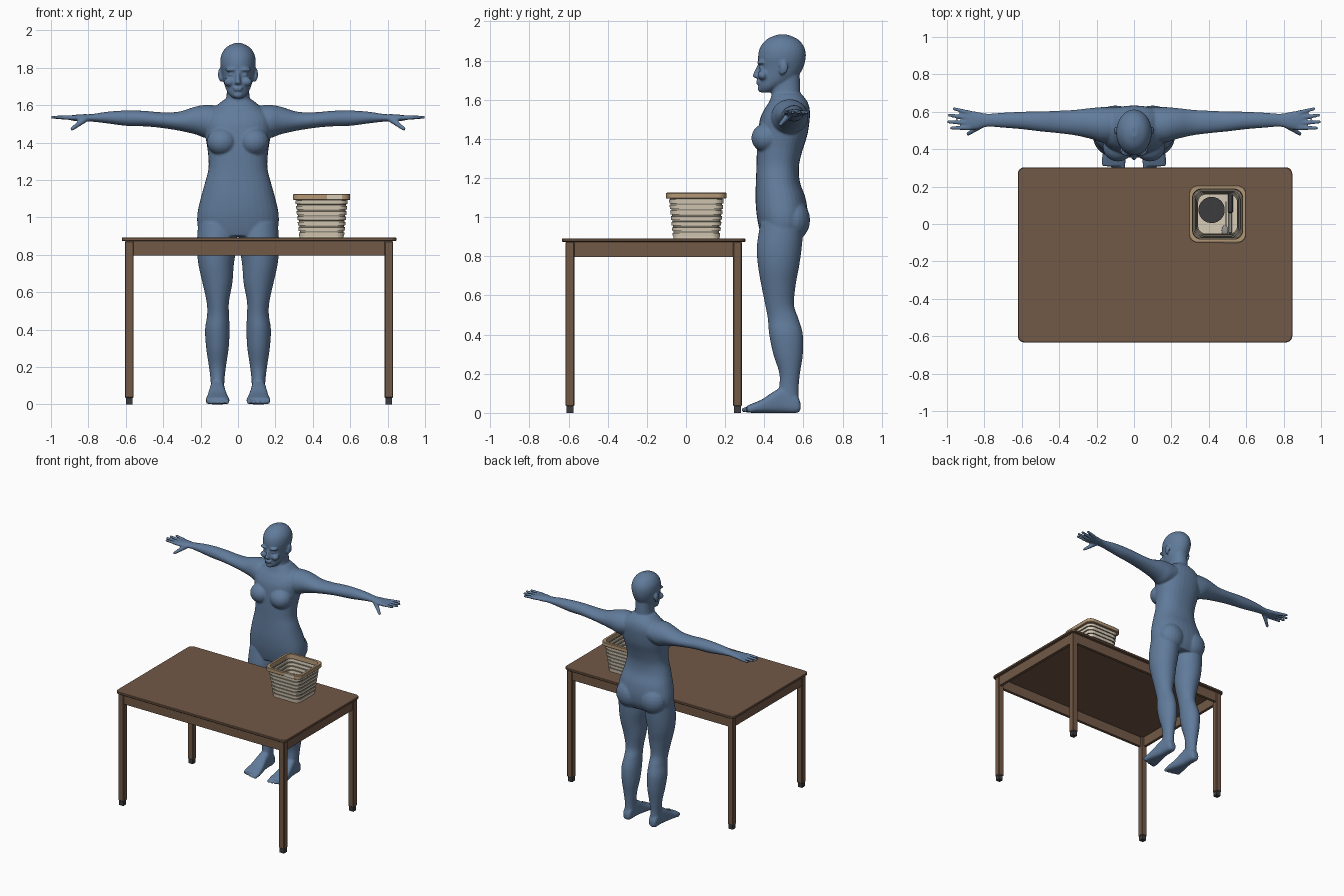
import bpy, bmesh, math
from mathutils import Matrix, Vector

if "Cube" in bpy.data.objects:
    bpy.data.objects.remove(bpy.data.objects["Cube"], do_unlink=True)


def material(name, r, g, b):
    m = bpy.data.materials.new(name)
    m.use_nodes = True
    m.diffuse_color = (r, g, b, 1)
    m.node_tree.nodes["Principled BSDF"].inputs["Base Color"].default_value = (r, g, b, 1)
    return m


BLUE = material("body blue", .12, .2, .33)
WOOD = material("brown wood", .17, .1, .062)
RUBBER = material("dark rubber", .045, .045, .05)
CREAM = material("cream weave", .68, .6, .47)
GROOVE = material("weave shadow", .3, .27, .21)
TAN = material("tan rim", .45, .31, .18)
METAL = material("grey metal", .3, .29, .27)


def finish(name, bm, *mats):
    mesh = bpy.data.meshes.new(name)
    bm.to_mesh(mesh)
    bm.free()
    for m in mats:
        mesh.materials.append(m)
    obj = bpy.data.objects.new(name, mesh)
    bpy.context.collection.objects.link(obj)
    return obj


def skin(bm, rings, closed=False, caps=True, flip=False, rule=None):
    """Bridge successive rings of points with quads."""
    loops = [[bm.verts.new(p) for p in ring] for ring in rings]
    pairs = list(zip(loops, loops[1:]))
    if closed:
        pairs.append((loops[-1], loops[0]))
    for i, (a, b) in enumerate(pairs):
        for j in range(len(a)):
            k = (j + 1) % len(a)
            quad = [a[j], a[k], b[k], b[j]]
            face = bm.faces.new(quad[::-1] if flip else quad)
            if rule:
                face.material_index = rule(i)
    if caps and not closed:
        bm.faces.new(loops[0][::-1])
        bm.faces.new(loops[-1])


# ---------- organic helpers ----------
def spline(rows, steps=5):
    """Catmull-Rom interpolation of section rows."""
    rows = [Vector(r) for r in rows]
    out = []
    for i in range(len(rows) - 1):
        p, a, b, q = rows[max(i - 1, 0)], rows[i], rows[i + 1], rows[min(i + 2, len(rows) - 1)]
        for s in range(steps):
            t = s / steps
            out.append(a + (b - p) * t / 2 + (p * 2 - a * 5 + b * 4 - q) * t * t / 2
                       + (a * 3 - p - b * 3 + q) * t ** 3 / 2)
    return out + [rows[-1]]


def loft(bm, axis, rows, power=.88):
    """Sections are (position, u min, u max, v min, v max) across the axis."""
    def point(row, ang):
        t, u0, u1, v0, v1 = row
        c, s = math.cos(ang), math.sin(ang)
        u = (u0 + u1) / 2 + (u1 - u0) / 2 * math.copysign(abs(c) ** power, c)
        v = (v0 + v1) / 2 + (v1 - v0) / 2 * math.copysign(abs(s) ** power, s)
        return {"x": (t, u, v), "y": (u, t, v), "z": (u, v, t)}[axis]
    skin(bm, [[point(r, math.tau * k / 32) for k in range(32)] for r in spline(rows)])


def blob(bm, centre, radii):
    bmesh.ops.create_uvsphere(bm, u_segments=20, v_segments=12, radius=1,
                              matrix=Matrix.LocRotScale(Vector(centre), None, Vector(radii)))


def digit(bm, start, end, r0, r1, count=14):
    """Finger or toe as a row of merging balls."""
    a, b = Vector(start), Vector(end)
    for i in range(count):
        t = i / (count - 1)
        r = r0 + (r1 - r0) * t
        blob(bm, a.lerp(b, t), (r, r, r))


def symmetric(rows):
    return [(z, -w, w, front, back) for z, w, front, back in rows]


# ---------- figure ----------
bm = bmesh.new()
# torso, neck, head
loft(bm, "z", symmetric([
    (.9, .19, .385, .59), (.95, .215, .372, .615), (1.02, .217, .36, .622), (1.1, .2, .355, .61),
    (1.18, .178, .357, .582), (1.26, .158, .36, .577), (1.34, .16, .362, .595),
    (1.42, .172, .367, .62), (1.5, .182, .378, .632), (1.55, .17, .4, .632),
    (1.59, .125, .425, .62), (1.63, .075, .44, .59)]))
loft(bm, "z", symmetric([
    (1.52, .09, .45, .6), (1.6, .068, .44, .585), (1.67, .06, .435, .583), (1.75, .06, .44, .58)]))
loft(bm, "z", symmetric([
    (1.637, .025, .385, .43), (1.66, .05, .372, .48), (1.7, .07, .37, .555), (1.76, .084, .372, .597),
    (1.82, .095, .368, .612), (1.87, .089, .38, .603), (1.91, .062, .415, .57),
    (1.932, .02, .465, .52)]), 1)
# face
loft(bm, "z", symmetric([
    (1.708, .012, .362, .4), (1.718, .019, .341, .4), (1.735, .014, .344, .4),
    (1.775, .01, .363, .4), (1.79, .012, .372, .4)]), 1)
blob(bm, (.036, .384, 1.79), (.034, .022, .011))
blob(bm, (.036, .388, 1.762), (.017, .015, .009))
blob(bm, (.046, .392, 1.725), (.03, .026, .024))
blob(bm, (.009, .37, 1.694), (.018, .013, .006))
blob(bm, (.007, .371, 1.682), (.017, .013, .006))
blob(bm, (0, .386, 1.655), (.026, .02, .018))
# ears
blob(bm, (.096, .5, 1.765), (.011, .022, .033))
blob(bm, (.09, .49, 1.745), (.012, .014, .02))
# chest and seat
blob(bm, (.085, .412, 1.405), (.082, .078, .075))
blob(bm, (.1, .548, .985), (.105, .086, .105))
# legs
loft(bm, "z", [
    (.97, .01, .213, .38, .6), (.85, .008, .22, .362, .592), (.75, .022, .212, .368, .578),
    (.65, .03, .19, .385, .56), (.55, .048, .168, .405, .552), (.48, .048, .165, .418, .575),
    (.4, .045, .176, .425, .597), (.3, .05, .17, .446, .597), (.2, .065, .155, .477, .582),
    (.12, .073, .146, .475, .575), (.05, .073, .146, .47, .578)], 1)
# feet and toes
loft(bm, "y", [
    (.585, .09, .132, .015, .05), (.565, .078, .143, 0, .09), (.5, .072, .148, 0, .13),
    (.45, .067, .155, 0, .11), (.39, .055, .165, 0, .07), (.34, .046, .172, 0, .048),
    (.31, .048, .17, .003, .036)], .7)
for i in range(5):
    x = .06 + .025 * i
    r = .015 if i == 0 else .0115
    digit(bm, (x, .34, .02), (x, .297 + .004 * i * i / 2, r), r, r * .9, 8)
# arms
loft(bm, "x", [
    (.06, .45, .62, 1.46, 1.59), (.16, .435, .625, 1.425, 1.602), (.23, .455, .62, 1.445, 1.592),
    (.32, .475, .61, 1.465, 1.565), (.42, .487, .605, 1.48, 1.563), (.5, .495, .602, 1.487, 1.57),
    (.6, .507, .6, 1.49, 1.572), (.7, .515, .595, 1.503, 1.565), (.78, .52, .59, 1.512, 1.553),
    (.83, .508, .598, 1.512, 1.552), (.88, .502, .607, 1.517, 1.548), (.905, .51, .605, 1.523, 1.543)], 1)
# fingers and thumb
for base, tip, reach in ((.515, .513, .975), (.541, .546, .992), (.568, .582, .988), (.594, .616, .962)):
    digit(bm, (.88, base, 1.533), (reach, tip, 1.536), .0135, .0095)
digit(bm, (.815, .53, 1.528), (.886, .482, 1.474), .018, .0105)

figure = finish("standing_figure", bm, BLUE)
mirror = figure.modifiers.new("both sides", "MIRROR")
mirror.use_mirror_merge = False
remesh = figure.modifiers.new("fuse parts", "REMESH")
remesh.mode = "VOXEL"
remesh.voxel_size = .006
remesh.use_smooth_shade = True
relax = figure.modifiers.new("soften seams", "SMOOTH")
relax.factor, relax.iterations = .5, 5


# ---------- hard surface helpers ----------
def rounded(cx, cy, hx, hy, r, z):
    """Rounded rectangle outline at height z."""
    pts = []
    for k, (sx, sy) in enumerate(((1, 1), (-1, 1), (-1, -1), (1, -1))):
        for j in range(7):
            a = math.radians(90 * k + 15 * j)
            pts.append((cx + sx * (hx - r) + r * math.cos(a), cy + sy * (hy - r) + r * math.sin(a), z))
    return pts


def box(name, mat, x0, x1, y0, y1, z0, z1, bevel=0):
    b = bmesh.new()
    skin(b, [[(x0, y0, z), (x1, y0, z), (x1, y1, z), (x0, y1, z)] for z in (z0, z1)])
    obj = finish(name, b, mat)
    if bevel:
        mod = obj.modifiers.new("edge", "BEVEL")
        mod.width, mod.segments = bevel, 1
    return obj


# ---------- table ----------
TX, TY = .1125, -.165
b = bmesh.new()
skin(b, [rounded(TX, TY, .734 - d, .468 - d, .035, z)
         for d, z in ((.003, .874), (0, .877), (0, .889), (.003, .892))])
finish("table_top", b, WOOD)
for sx, side in ((-1, "right"), (1, "left")):
    for sy, end in ((-1, "front"), (1, "back")):
        x, y = TX + sx * .694, TY + sy * .428
        box(f"{end}_{side}_leg", WOOD, x - .023, x + .023, y - .023, y + .023, .035, .874, .004)
        box(f"{end}_{side}_foot_cap", RUBBER, x - .018, x + .018, y - .018, y + .018, 0, .036)
    x = TX + sx * .7
    box(f"{side}_apron", WOOD, x - .011, x + .011, TY - .41, TY + .41, .797, .875)
for sy, end in ((-1, "front"), (1, "back")):
    y = TY + sy * .434
    box(f"{end}_apron", WOOD, TX - .675, TX + .675, y - .011, y + .011, .797, .875)

# ---------- basket ----------
BX, BY = .447, .053
profile = []
for i in range(7):
    z, h = .9 + .0285 * i, .12 + .003 * i
    profile += [(h, z), (h + .002, z + .019), (h - .004, z + .02), (h - .004, z + .028)]


def band(i):
    return 0 if i % 4 == 0 else 1


b = bmesh.new()
skin(b, [rounded(BX, BY, h, h, .045, z) for h, z in profile], caps=False, rule=band)
skin(b, [rounded(BX, BY, h - .012, h - .012, .04, z) for h, z in profile], caps=False, flip=True, rule=band)
finish("basket_wall", b, CREAM, GROOVE)
b = bmesh.new()
skin(b, [rounded(BX, BY, .117, .117, .04, z) for z in (.892, .903)])
finish("basket_floor", b, CREAM)
b = bmesh.new()
skin(b, [rounded(BX, BY, h, h, .045, z) for h, z in
         ((.132, 1.094), (.15, 1.094), (.153, 1.097), (.153, 1.122), (.15, 1.125), (.134, 1.125))],
     closed=True)
finish("basket_rim", b, TAN)
box("rim_front_plate", CREAM, .475, .556, BY - .156, BY - .152, 1.096, 1.124)

# ---------- basket contents ----------
b = bmesh.new()
bmesh.ops.create_cone(b, cap_ends=True, segments=40, radius1=.06, radius2=.07, depth=.07,
                      matrix=Matrix.Translation((.415, .075, .939)))
finish("dark_cup", b, RUBBER)
box("knife_blade", RUBBER, .502, .528, .06, .165, .906, .914, .003)
box("knife_handle", METAL, .505, .525, -.05, .06, .904, .918, .004)
box("spoon_stem", METAL, .488, .495, -.02, .12, .906, .912)
b = bmesh.new()
blob(b, (.486, -.035, .91), (.017, .028, .006))
finish("spoon_bowl", b, METAL)
for obj in bpy.context.collection.objects:
    if obj.name in ("dark_cup", "spoon_bowl", "table_top", "basket_rim"):
        bpy.ops.object.select_all(action="DESELECT")
        obj.select_set(True)
        bpy.context.view_layer.objects.active = obj
        bpy.ops.object.shade_smooth_by_angle(angle=math.radians(35))
